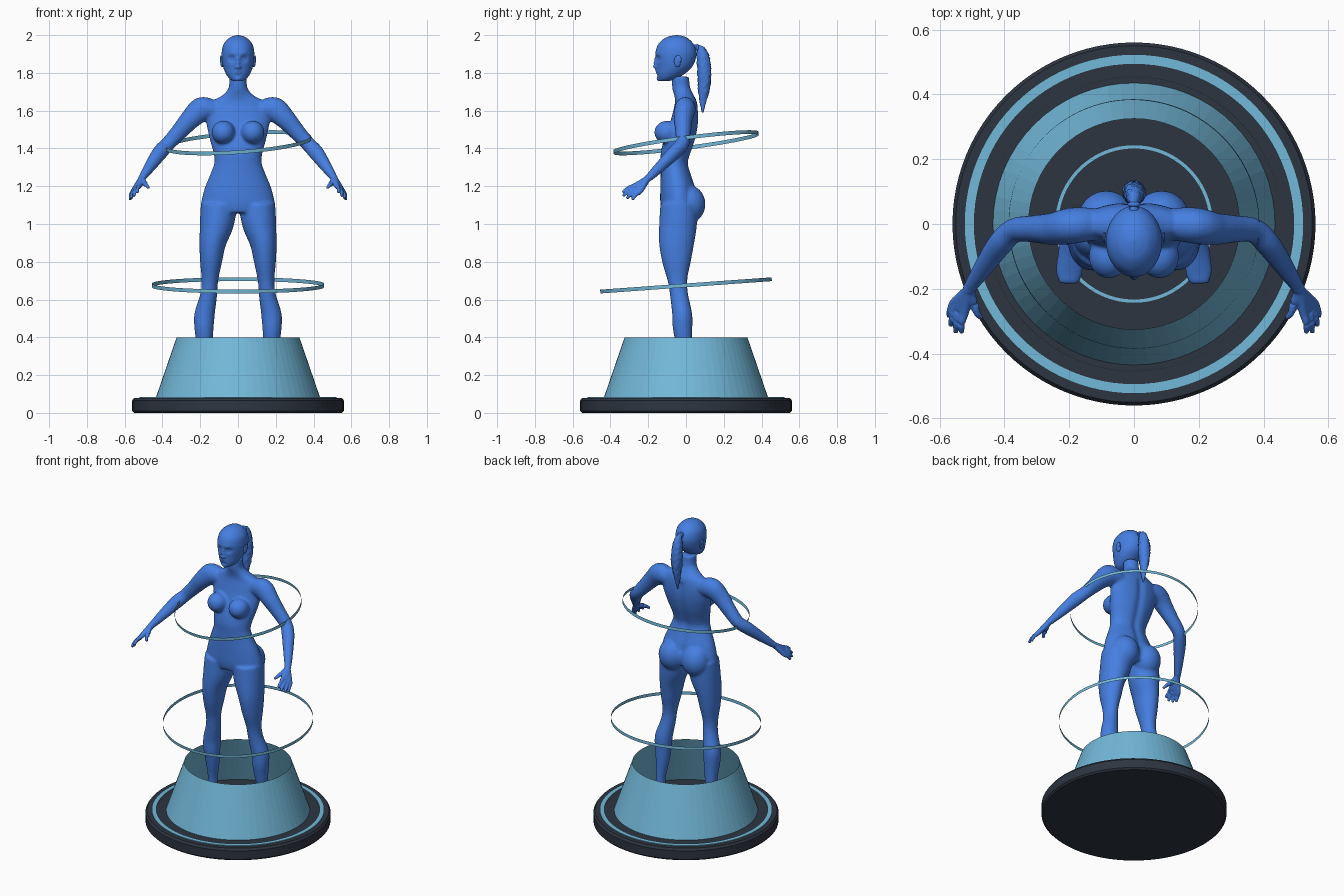
import bpy, bmesh, math, random
from mathutils import Vector, Matrix

random.seed(4)
if "Cube" in bpy.data.objects:
    bpy.data.objects.remove(bpy.data.objects["Cube"])


def material(name, rgb):
    m = bpy.data.materials.new(name)
    m.use_nodes = True
    m.diffuse_color = (*rgb, 1)
    m.node_tree.nodes["Principled BSDF"].inputs["Base Color"].default_value = (*rgb, 1)
    return m


BLUE = material("figure blue", (0.06, 0.21, 0.75))
CYAN = material("light cyan", (0.17, 0.48, 0.69))
DARK = material("dark slate", (0.027, 0.036, 0.053))


def finish(bm, name, mat, smooth=True, voxel=0, relax=0):
    bmesh.ops.recalc_face_normals(bm, faces=bm.faces)
    me = bpy.data.meshes.new(name)
    for f in bm.faces:
        f.smooth = smooth
    bm.to_mesh(me)
    bm.free()
    me.materials.append(mat)
    ob = bpy.data.objects.new(name, me)
    bpy.context.scene.collection.objects.link(ob)
    if voxel:
        r = ob.modifiers.new("fuse", 'REMESH')
        r.mode, r.voxel_size, r.use_smooth_shade = 'VOXEL', voxel, True
        s = ob.modifiers.new("relax", 'SMOOTH')
        s.factor, s.iterations = 0.5, relax
    return ob


def spline(secs, steps):
    """Catmull-Rom interpolation of section tuples (x, y, z, ru, rv)."""
    out = []
    for i in range(len(secs) - 1):
        a, b, c, d = (secs[max(0, min(len(secs) - 1, i + k))] for k in (-1, 0, 1, 2))
        for s in range(steps):
            t = s / steps
            out.append([q + t / 2 * (r - p + t * (2*p - 5*q + 4*r - w + t * (3*(q - r) + w - p)))
                        for p, q, r, w in zip(a, b, c, d)])
    return out + [list(secs[-1])]


def loft(bm, secs, sign=1, flat=False, seg=32, steps=5, rough=0):
    """Skin elliptical sections along a path, capped at both ends."""
    pts = spline(secs, steps)
    rings = []
    for i, (x, y, z, ru, rv) in enumerate(pts):
        u, v = Vector((1, 0, 0)), Vector((0, 1, 0))
        if not flat:
            t = (Vector(pts[min(i + 1, len(pts) - 1)][:3]) - Vector(pts[max(i - 1, 0)][:3])).normalized()
            ref = Vector((0, 0, 1)) if abs(t.y) > 0.85 else v
            v = (ref - t * ref.dot(t)).normalized()
            u = v.cross(t)
        ring = []
        for k in range(seg):
            a = 2 * math.pi * k / seg
            g = 1 + random.uniform(-rough, rough)
            p = Vector((x, y, z)) + (u * ru * math.cos(a) + v * rv * math.sin(a)) * g
            ring.append(bm.verts.new((p.x * sign, p.y, p.z)))
        rings.append(ring)
    for r, s in zip(rings, rings[1:]):
        for k in range(seg):
            bm.faces.new((r[k], r[(k + 1) % seg], s[(k + 1) % seg], s[k]))
    bm.faces.new(rings[0])
    bm.faces.new(rings[-1])
    return [v for r in rings for v in r]


def ball(bm, pos, size):
    bmesh.ops.create_uvsphere(bm, u_segments=32, v_segments=20, radius=1,
                              matrix=Matrix.Translation(pos) @ Matrix.Diagonal((*size, 1)))


def lathe(name, profile, mat, closed=False, seg=96):
    bm = bmesh.new()
    rings = [[bm.verts.new((r * math.cos(2 * math.pi * k / seg), r * math.sin(2 * math.pi * k / seg), z))
              for k in range(seg)] for r, z in profile]
    for r, s in zip(rings, rings[1:]):
        for k in range(seg):
            bm.faces.new((r[k], r[(k + 1) % seg], s[(k + 1) % seg], s[k]))
    if closed:
        bm.faces.new(rings[0])
        bm.faces.new(rings[-1])
    return finish(bm, name, mat, False)


# Platform, inlaid rings and open cone
lathe("base_disc", [(.55, 0), (.56, .01), (.56, .066), (.55, .08)], DARK, True)
for name, r0, r1 in (("outer_base_ring", .494, .522), ("inner_base_ring", .233, .243)):
    lathe(name, [(r0, .079), (r0, .084), (r1, .084), (r1, .079)], CYAN)
lathe("projector_cone", [(.435, .08), (.325, .4)], CYAN, seg=64)

# Tilted floating ribbons
for name, r, z, slope in (("upper_ribbon", .387, 1.43, (.07, .13)), ("lower_ribbon", .455, .675, (0, .072))):
    ob = lathe(name, [(r, -.01), (r, .01)], CYAN)
    ob.location.z = z
    ob.rotation_mode = 'QUATERNION'
    ob.rotation_quaternion = Vector((0, 0, 1)).rotation_difference(Vector((-slope[0], -slope[1], 1)))

# Body: torso with spine groove, then limbs on both sides, fused
bm = bmesh.new()
torso = loft(bm, [(0, -.03, 1.78, .048, .046), (0, -.025, 1.72, .05, .048), (0, -.01, 1.68, .085, .052),
                  (0, 0, 1.645, .145, .058), (0, -.002, 1.59, .172, .068), (0, -.012, 1.52, .165, .077),
                  (0, -.035, 1.44, .147, .084), (0, -.054, 1.37, .128, .08), (0, -.06, 1.32, .126, .074),
                  (0, -.052, 1.26, .148, .082), (0, -.042, 1.19, .176, .094), (0, -.036, 1.11, .194, .1),
                  (0, -.036, 1.06, .18, .09)], flat=True, seg=64)
for v in torso:
    if v.co.y > -.02 and 1.15 < v.co.z < 1.62:
        v.co.y -= .012 * math.exp(-(v.co.x / .022) ** 2)
for s in (1, -1):
    ball(bm, (s * .078, -.1, 1.485), (.062, .068, .062))
    ball(bm, (s * .085, .015, 1.105), (.088, .088, .1))
    loft(bm, [(.1, -.036, 1.1, .097, .1), (.113, -.042, 1.0, .09, .1), (.134, -.05, .9, .071, .093),
              (.143, -.05, .8, .058, .076), (.149, -.045, .7, .044, .052), (.156, -.036, .62, .045, .048),
              (.177, -.02, .52, .054, .053), (.18, -.018, .45, .051, .052), (.179, -.012, .38, .044, .045),
              (.185, 0, .25, .029, .033), (.188, .003, .15, .03, .034), (.188, .003, .1, .028, .034)], s)
    loft(bm, [(.187, .04, .108, .026, .024), (.188, -.02, .125, .033, .045), (.195, -.09, .112, .04, .03),
              (.2, -.15, .1, .042, .019), (.203, -.185, .096, .03, .013)], s)
    loft(bm, [(.12, 0, 1.6, .05, .05), (.19, -.005, 1.607, .066, .056), (.25, -.015, 1.557, .055, .05),
              (.31, -.015, 1.49, .045, .042), (.37, -.02, 1.425, .039, .038), (.412, -.06, 1.38, .041, .037),
              (.462, -.13, 1.31, .032, .03), (.508, -.198, 1.243, .02, .022)], s)
finish(bm, "body", BLUE, voxel=.007, relax=12)

# Hands: each digit runs from the wrist through its knuckle to the tip
DIGITS = [((.522, -.27, 1.203), (.532, -.336, 1.168)), ((.536, -.266, 1.19), (.55, -.334, 1.148)),
          ((.547, -.256, 1.18), (.565, -.313, 1.135)), ((.555, -.243, 1.173), (.571, -.285, 1.128)),
          ((.492, -.25, 1.213), (.472, -.29, 1.19))]
for side, s in (("left", 1), ("right", -1)):
    bm = bmesh.new()
    for knuckle, tip in DIGITS:
        mid = Vector(knuckle).lerp(Vector(tip), .5) + Vector((.004, -.002, .005))
        loft(bm, [(.495, -.18, 1.262, .018, .02), (.51, -.205, 1.238, .019, .018), (*knuckle, .014, .014),
                  (*mid, .011, .011), (*tip, .008, .008)], s, seg=16)
    finish(bm, side + "_hand", BLUE, voxel=.004, relax=4)

# Head with sculpted face: (x, z, spread, push toward the front)
bm = bmesh.new()
skull = loft(bm, [(0, -.115, 1.756, .022, .028), (0, -.1, 1.768, .044, .048), (0, -.08, 1.795, .064, .073),
                  (0, -.062, 1.83, .078, .093), (0, -.055, 1.87, .085, .105), (0, -.053, 1.91, .086, .108),
                  (0, -.053, 1.95, .077, .095), (0, -.052, 1.98, .053, .066), (0, -.05, 1.994, .028, .036),
                  (0, -.05, 2.0, .004, .005)], flat=True, seg=96, steps=8)
FACE = [(0, 1.833, .012, .018), (0, 1.853, .01, .012), (0, 1.872, .01, .007), (.033, 1.876, .017, -.014),
        (.033, 1.875, .008, .006), (.03, 1.898, .016, .004), (0, 1.806, .016, .008), (0, 1.803, .006, -.004),
        (0, 1.786, .01, -.004), (0, 1.767, .016, .007), (.012, 1.829, .006, .006)]
for v in skull:
    if v.co.y < -.07:
        v.co.y -= sum(a * math.exp(-((abs(v.co.x) - x) ** 2 + (v.co.z - z) ** 2) / w ** 2)
                      for x, z, w, a in FACE)
for s in (1, -1):
    ball(bm, (s * .084, -.045, 1.862), (.01, .018, .032))
    ball(bm, (s * .091, -.04, 1.872), (.005, .016, .02))
finish(bm, "head", BLUE)

# Tied ponytail with ragged strands
bm = bmesh.new()
loft(bm, [(0, .03, 1.935, .016, .016), (0, .062, 1.932, .014, .016), (0, .08, 1.915, .022, .026),
          (0, .092, 1.87, .031, .034), (0, .097, 1.8, .034, .036), (0, .095, 1.72, .027, .031),
          (0, .09, 1.65, .014, .018), (0, .088, 1.59, .003, .004)], seg=28, steps=7, rough=.1)
finish(bm, "ponytail", BLUE)
ball_tie = bmesh.new()
ball(ball_tie, (0, .06, 1.934), (.02, .01, .02))
finish(ball_tie, "hair_tie", BLUE)
